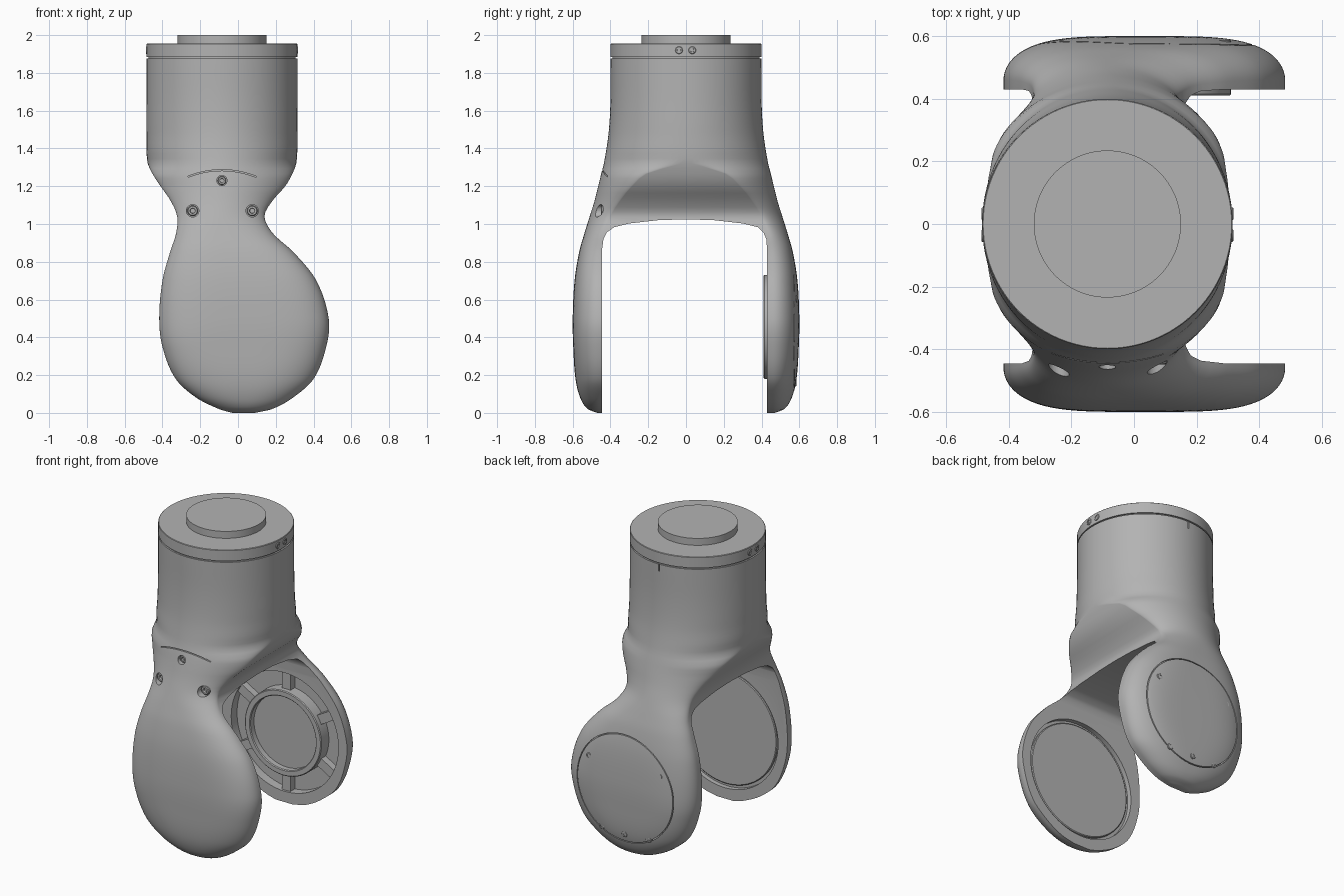
import bpy, bmesh, math
from mathutils import Vector

if "Cube" in bpy.data.objects:
    bpy.data.objects.remove(bpy.data.objects["Cube"], do_unlink=True)

metal = bpy.data.materials.new("satin grey")
metal.use_nodes = True
GREY = (0.45, 0.45, 0.45, 1)
metal.diffuse_color = GREY
metal.node_tree.nodes["Principled BSDF"].inputs["Base Color"].default_value = GREY

AXIS_X, RADIUS = -0.085, 0.4           # column axis and radius
HUB_X, HUB_Z = 0.035, 0.455            # joint axis shared by both arms
FRONT_IN, BACK_IN = -0.445, 0.43       # inner faces of the arms


def finish(name, bm):
    bmesh.ops.remove_doubles(bm, verts=bm.verts, dist=1e-5)
    bmesh.ops.recalc_face_normals(bm, faces=bm.faces)
    mesh = bpy.data.meshes.new(name)
    bm.to_mesh(mesh)
    bm.free()
    obj = bpy.data.objects.new(name, mesh)
    bpy.context.collection.objects.link(obj)
    mesh.materials.append(metal)
    return obj


def select(obj):
    bpy.ops.object.select_all(action='DESELECT')
    obj.select_set(True)
    bpy.context.view_layer.objects.active = obj


def smooth(obj, angle=35):
    select(obj)
    bpy.ops.object.shade_smooth_by_angle(angle=math.radians(angle))
    return obj


def loft(name, rings, closed=False):
    """Skin equal-length rings; cap the ends or join last to first."""
    bm = bmesh.new()
    grid = [[bm.verts.new(p) for p in ring] for ring in rings]
    pairs = list(zip(grid, grid[1:]))
    if closed:
        pairs.append((grid[-1], grid[0]))
    else:
        bm.faces.new(grid[0])
        bm.faces.new(grid[-1])
    for a, b in pairs:
        for i in range(len(a)):
            j = (i + 1) % len(a)
            bm.faces.new((a[i], a[j], b[j], b[i]))
    return finish(name, bm)


def lathe(name, profile, loc, axis=(0, 0, 1), steps=96, closed=False):
    """Revolve (radius, height) points about an axis."""
    turn = Vector(axis).to_track_quat('Z', 'Y')
    rings = []
    for r, h in profile:
        angles = [math.tau * k / steps for k in range(steps)]
        rings.append([Vector(loc) + turn @ Vector((r * math.cos(a), r * math.sin(a), h))
                      for a in angles])
    return loft(name, rings, closed)


def prism(name, points, shift):
    base = [Vector(p) for p in points]
    return loft(name, [base, [p + Vector(shift) for p in base]])


def cut(target, cutter):
    cutter.hide_render = True
    mod = target.modifiers.new("cut", 'BOOLEAN')
    mod.operation, mod.solver, mod.object = 'DIFFERENCE', 'EXACT', cutter
    select(target)
    bpy.ops.object.modifier_apply(modifier=mod.name)
    bpy.data.objects.remove(cutter, do_unlink=True)


def screw(name, loc, axis, r):
    """Round head with a socket."""
    head = [(r, -0.02), (r, 0), (r * 0.85, r * 0.15), (r * 0.5, r * 0.15), (r * 0.45, -r * 0.4)]
    smooth(lathe(name, head, loc, axis, 18))


# Yoke sections: height, left x, right x, side wall half depth, full half depth, squareness, rounding
SECTIONS = [
    (0, -.03, .09, .455, .47, 2, .5),
    (.02, -.1, .18, .46, .52, 2, .5),
    (.08, -.22, .29, .46, .56, 2.5, .5),
    (.18, -.33, .4, .46, .585, 3, .5),
    (.35, -.4, .467, .46, .597, 4, .5),
    (.5, -.417, .48, .46, .6, 4, .5),
    (.7, -.4, .415, .46, .59, 3.5, .5),
    (.85, -.36, .295, .455, .566, 3, .5),
    (.95, -.328, .185, .44, .538, 2.5, .52),
    (1.04, -.322, .14, .4, .51, 2, .6),
    (1.12, -.355, .18, .35, .485, 2, .7),
    (1.2, -.41, .25, .285, .465, 2, .75),
    (1.27, -.455, .29, .2, .448, 2, .65),
    (1.33, -.48, .31, .01, .433, 2, .5),
    (1.48, -.485, .315, .003, .41, 2, .5),
    (1.65, -.485, .315, .003, .4, 2, .5),
    (1.876, -.485, .315, .003, .4, 2, .5)]


def section_at(z):
    """Cubic blend between neighbouring sections."""
    i = max(k for k in range(len(SECTIONS) - 1) if SECTIONS[k][0] <= z)
    a, b = SECTIONS[i], SECTIONS[i + 1]
    before, after = SECTIONS[max(i - 1, 0)], SECTIONS[min(i + 2, len(SECTIONS) - 1)]
    h = b[0] - a[0]
    t = (z - a[0]) / h
    out = []
    for k in range(1, 7):
        slope_a = (b[k] - before[k]) / (b[0] - before[0]) * h
        slope_b = (after[k] - a[k]) / (after[0] - a[0]) * h
        out.append((2 * t**3 - 3 * t**2 + 1) * a[k] + (t**3 - 2 * t**2 + t) * slope_a
                   + (3 * t**2 - 2 * t**3) * b[k] + (t**3 - t**2) * slope_b)
    return out


def ring_at(z, steps=44):
    left, right, wall, depth, square, power = section_at(z)
    wall = max(wall, 0.003)
    front = []
    for k in range(steps + 1):
        u = -math.cos(math.pi * k / steps)
        swell = max(0, 1 - abs(u) ** square) ** power
        front.append((left + (right - left) * (u + 1) / 2, -wall - (depth - wall) * swell, z))
    return front + [(x, -y, zz) for x, y, zz in reversed(front)]


# Column and both arms as one solid
ROWS = 90
yoke = loft("yoke_body", [ring_at(1.876 * (k / ROWS) ** 1.4 * 0.99999) for k in range(ROWS + 1)])

# Arched gap between the arms
arch = [(FRONT_IN, -.1), (FRONT_IN, .86), (-.437, .92), (-.42, .955), (-.38, .983), (-.3, 1.003),
        (-.15, 1.02), (0, 1.025), (.15, 1.02), (.3, 1.003), (.38, .983), (.41, .955),
        (.425, .92), (BACK_IN, .86), (BACK_IN, -.1)]
cut(yoke, prism("gap_cutter", [(-1, y, z) for y, z in arch], (2, 0, 0)))


def hub(y):
    return (HUB_X, y, HUB_Z)


# Inner recesses, rear cover groove
cut(yoke, lathe("front_recess_cutter", [(.385, -.03), (.385, .1)], hub(FRONT_IN), (0, 1, 0)))
cut(yoke, lathe("back_recess_cutter", [(.385, -.1), (.385, .06)], hub(BACK_IN), (0, 1, 0)))
cut(yoke, lathe("cover_groove_cutter", [(.342, -.04), (.348, -.04), (.348, .1), (.342, .1)],
                hub(.6), (0, 1, 0), closed=True))

# Curved seam above the front arm
span = [k / 10 for k in range(-10, 11)]
seam = [(AXIS_X + .18 * u, -.7, 1.288 - .035 * u * u) for u in span]
seam += [(x, y, z - .006) for x, y, z in reversed(seam)]
cut(yoke, prism("seam_cutter", seam, (0, .3, 0)))

# Front arm screws in counterbores
for i, (x, z, r, y) in enumerate([(-.24, 1.07, .033, -.445), (.075, 1.07, .033, -.445),
                                  (AXIS_X, 1.23, .027, -.44)]):
    cut(yoke, lathe("bore_cutter", [(r, -.015), (r, .3)], (x, y, z), (0, -1, 0), 24))
    screw(f"front_arm_screw_{i + 1}", (x, y, z), (0, -1, 0), r * .85)

# Alignment notch at the back of the column
notch = [(AXIS_X + dx, .385, z) for dx, z in ((-.004, 1.83), (.004, 1.83), (.004, 1.9), (-.004, 1.9))]
cut(yoke, prism("notch_cutter", notch, (0, .1, 0)))
smooth(yoke)

# Rear cover screws: three inside, two on the rim
for i, (angle, r, y) in enumerate([(30, .295, .585), (150, .295, .585), (270, .295, .582),
                                   (240, .335, .575), (300, .335, .575)]):
    a = math.radians(angle)
    spot = (HUB_X + r * math.cos(a), y, HUB_Z + r * math.sin(a))
    screw(f"cover_screw_{i + 1}", spot, (0, 1, 0), .02)

# Front arm inner disc
smooth(lathe("front_inner_disc", [(.365, -.01), (.365, .012), (.36, .016)],
             hub(FRONT_IN - .03), (0, 1, 0)))

# Back arm bearing ring and the disc inside it
smooth(lathe("bearing_ring", [(.275, -.065), (.275, .015), (.27, .02), (.24, .02), (.235, .015),
                              (.235, -.065)], hub(BACK_IN), (0, -1, 0), closed=True))
smooth(lathe("bearing_disc", [(.236, -.065), (.236, -.02)], hub(BACK_IN), (0, -1, 0)))

# Ribs between the bearing ring and the arm rim
for i in range(6):
    a = math.radians(30 + 60 * i)
    out, side = Vector((math.cos(a), 0, math.sin(a))), Vector((-math.sin(a), 0, math.cos(a)))
    corners = [Vector(hub(BACK_IN + .015)) + out * r + side * s
               for r, s in ((.265, -.03), (.39, -.03), (.39, .03), (.265, .03))]
    prism(f"back_arm_rib_{i + 1}", corners, (0, .05, 0))

# Groove, collar and top boss
AXIS = (AXIS_X, 0, 0)
smooth(lathe("collar_groove", [(.39, 1.86), (.39, 1.9)], AXIS))
smooth(lathe("collar", [(RADIUS, 1.885), (RADIUS, 1.952), (RADIUS - .003, 1.955)], AXIS))
smooth(lathe("top_boss", [(.235, 1.94), (.235, 2)], AXIS))

# Paired collar screws on each side
for label, sx in (("left", 1), ("right", -1)):
    for i, y in enumerate((-.037, .033)):
        screw(f"collar_screw_{label}_{i + 1}", (AXIS_X + sx * RADIUS, y, 1.92), (sx, 0, 0), .02)
